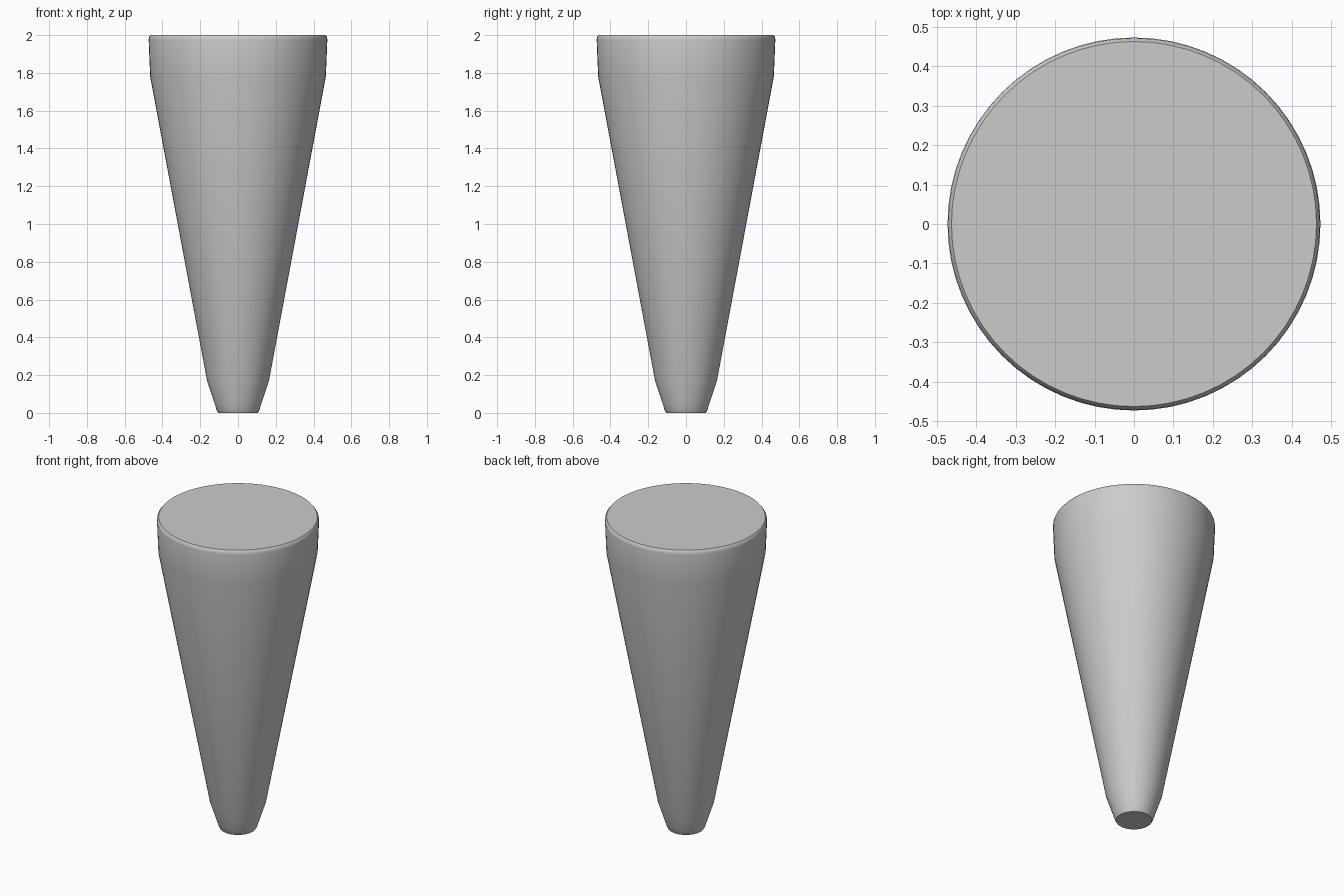
import bpy, bmesh, math

cube = bpy.data.objects.get("Cube")
if cube:
    bpy.data.objects.remove(cube, do_unlink=True)

SIDES = 64

# Plain grey material
grey = bpy.data.materials.new("plain_grey")
grey.use_nodes = True
colour = (0.6, 0.6, 0.6, 1)
grey.diffuse_color = colour
grey.node_tree.nodes["Principled BSDF"].inputs["Base Color"].default_value = colour


def turned(name, profile, material):
    """Closed solid of revolution from (radius, height) points."""
    bm = bmesh.new()
    rings = []
    for r, z in profile:
        angles = [2 * math.pi * i / SIDES for i in range(SIDES)]
        rings.append([bm.verts.new((r * math.cos(a), r * math.sin(a), z)) for a in angles])
    for low, high in zip(rings, rings[1:]):
        for i in range(SIDES):
            j = (i + 1) % SIDES
            bm.faces.new((low[i], low[j], high[j], high[i]))
    bm.faces.new(rings[0][::-1])
    bm.faces.new(rings[-1])
    mesh = bpy.data.meshes.new(name)
    bm.to_mesh(mesh)
    bm.free()
    mesh.materials.append(material)
    obj = bpy.data.objects.new(name, mesh)
    bpy.context.collection.objects.link(obj)
    return obj


# Tapered leg: narrowed foot, long cone, near-straight collar, eased top rim
leg = turned("tapered_leg", [
    (0.105, 0.0), (0.112, 0.012), (0.121, 0.04), (0.164, 0.17),
    (0.465, 1.78), (0.473, 1.975), (0.471, 1.99), (0.463, 2.0),
], grey)

bpy.ops.object.select_all(action="DESELECT")
leg.select_set(True)
bpy.context.view_layer.objects.active = leg
bpy.ops.object.shade_smooth_by_angle(angle=math.radians(35))
